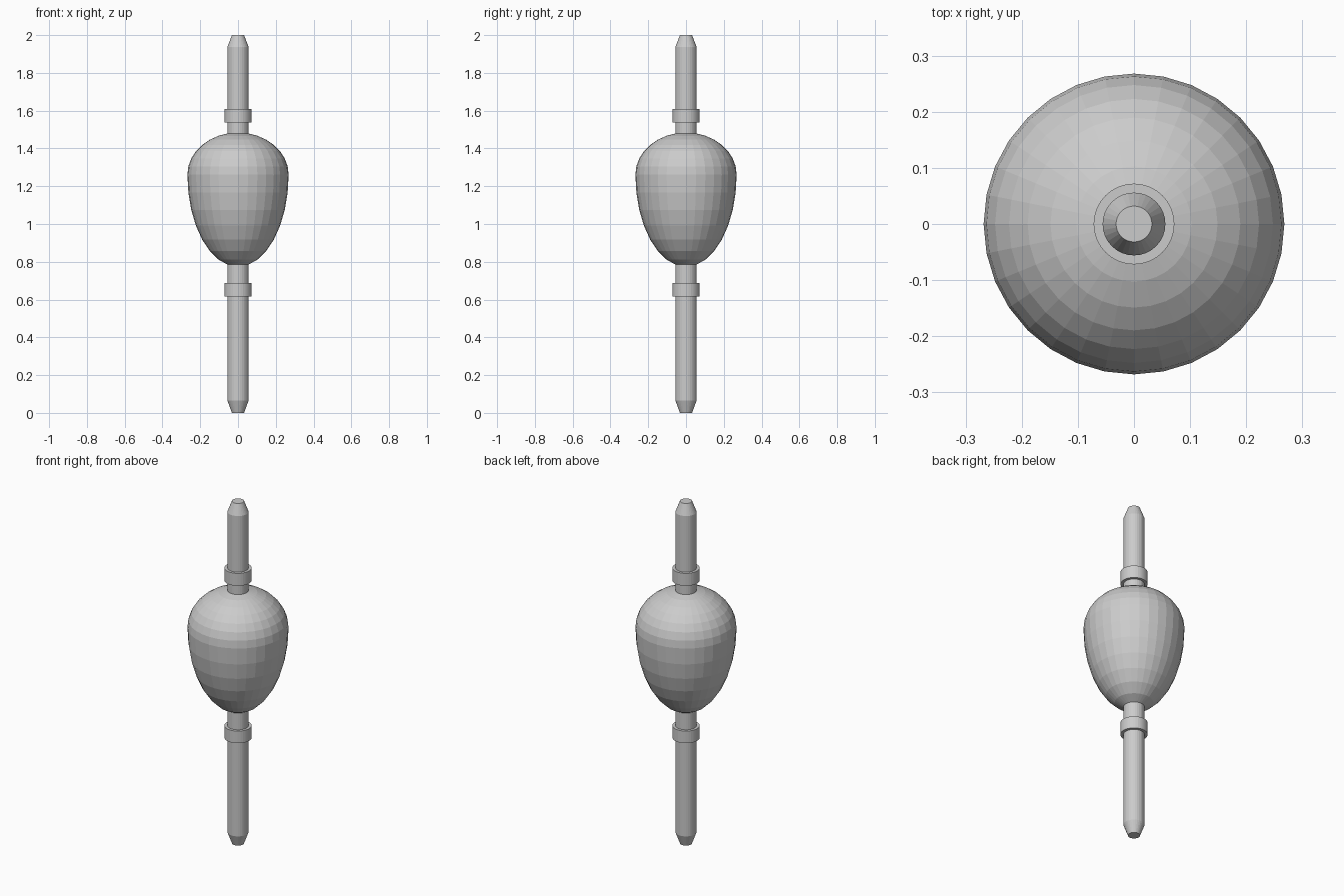
import bpy, bmesh, math

if "Cube" in bpy.data.objects:
    bpy.data.objects.remove(bpy.data.objects["Cube"])

SIDES = 32


def lathe(name, profile):
    """Revolve (radius, z) points around z; end points are closed by caps."""
    bm = bmesh.new()
    rings = []
    for r, z in profile:
        if r < 1e-6:
            rings.append([bm.verts.new((0, 0, z))] * SIDES)
        else:
            rings.append([bm.verts.new((r * math.cos(2 * math.pi * i / SIDES),
                                        r * math.sin(2 * math.pi * i / SIDES), z))
                          for i in range(SIDES)])
    for low, high in zip(rings, rings[1:]):
        for i in range(SIDES):
            j = (i + 1) % SIDES
            quad = [low[i], low[j], high[j], high[i]]
            bm.faces.new(list(dict.fromkeys(quad)))
    for ring in (rings[0], rings[-1]):
        if len(set(ring)) > 1:
            bm.faces.new(ring)
    bmesh.ops.recalc_face_normals(bm, faces=bm.faces)
    mesh = bpy.data.meshes.new(name)
    bm.to_mesh(mesh)
    bm.free()
    obj = bpy.data.objects.new(name, mesh)
    bpy.context.collection.objects.link(obj)
    return obj


# Rod through the body, with tapered tips
lathe("rod", [(0.032, 0), (0.056, 0.065), (0.056, 1.938), (0.032, 2.0)])

# Collars above and below the body
for name, z0, z1 in (("lower_collar", 0.617, 0.688), ("upper_collar", 1.537, 1.61)):
    lathe(name, [(0.072, z0), (0.072, z1)])

# Egg-shaped body: short dome above the widest ring, long taper below
RINGS, RADIUS, WIDEST, UP, DOWN = 16, 0.268, 1.262, 0.222, 0.488
egg = []
for k in range(RINGS + 1):
    a = -math.pi / 2 + math.pi * k / RINGS
    s = math.sin(a)
    egg.append((RADIUS * math.cos(a), WIDEST + s * (UP if s > 0 else DOWN)))
lathe("float_body", egg)
